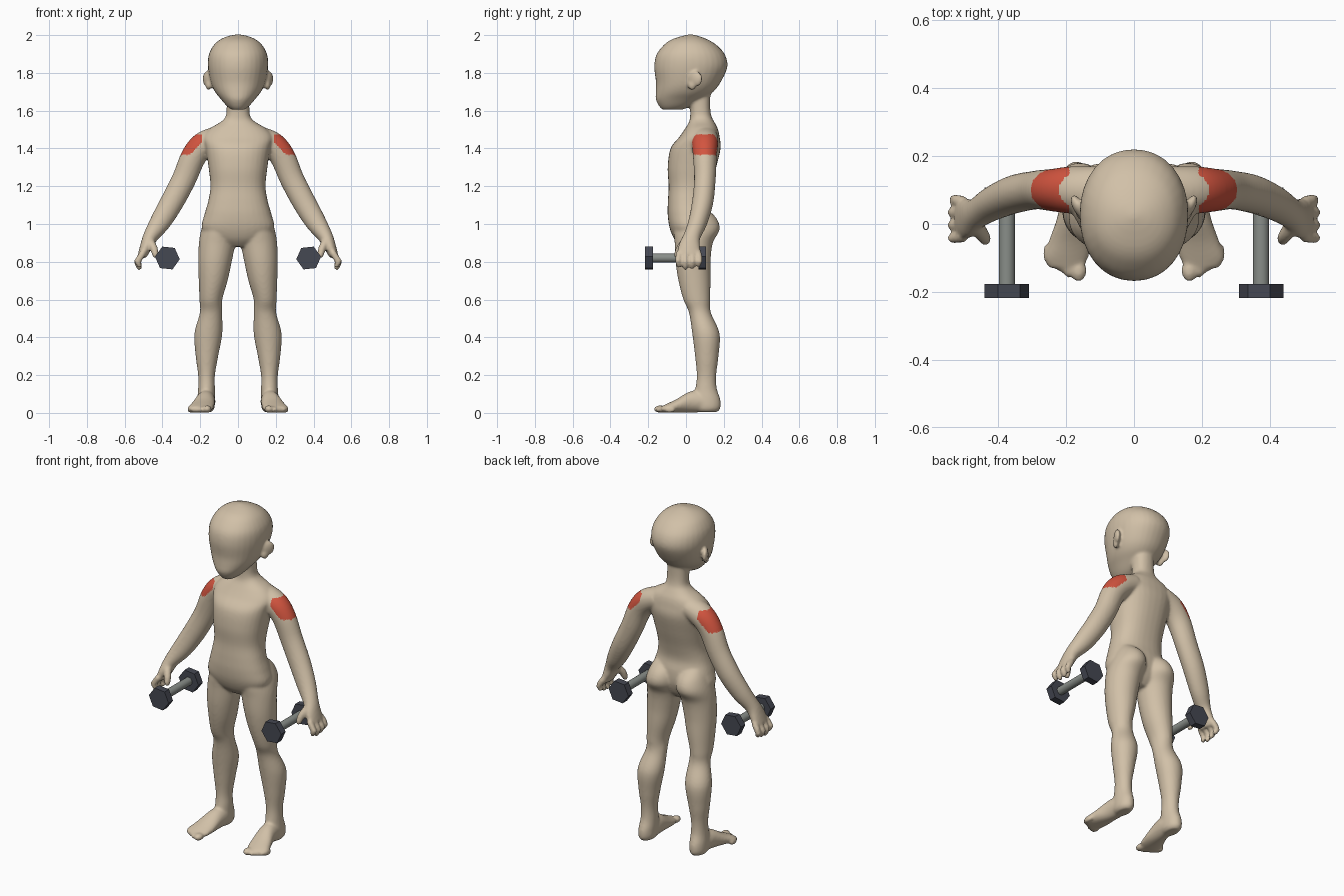
import bpy, bmesh, math
from mathutils import Vector, Matrix

if "Cube" in bpy.data.objects:
    bpy.data.objects.remove(bpy.data.objects["Cube"])

X, Y, Z = Vector((1, 0, 0)), Vector((0, 1, 0)), Vector((0, 0, 1))


def material(name, color):
    mat = bpy.data.materials.new(name)
    mat.use_nodes = True
    mat.diffuse_color = (*color, 1)
    bsdf = next(n for n in mat.node_tree.nodes if n.type == "BSDF_PRINCIPLED")
    bsdf.inputs["Base Color"].default_value = (*color, 1)
    return mat


skin = material("skin", (0.64, 0.53, 0.39))
red = material("red patch", (0.65, 0.09, 0.05))
slate = material("dark slate", (0.06, 0.065, 0.085))
steel = material("grey steel", (0.25, 0.27, 0.25))


def smooth_rows(rows, steps=5):
    """Catmull-Rom interpolation between section rows."""
    rows = [Vector(r) for r in rows]
    pts = [rows[0]] + rows + [rows[-1]]
    out = []
    for p0, p1, p2, p3 in zip(pts, pts[1:], pts[2:], pts[3:]):
        for k in range(steps):
            t = k / steps
            out.append(p1 + (p2 - p0) * (t / 2)
                       + (p0 * 2 - p1 * 5 + p2 * 4 - p3) * (t * t / 2)
                       + (p1 * 3 - p0 - p2 * 3 + p3) * (t ** 3 / 2))
    return out + [rows[-1]]


def loft(bm, rows, axis=None, hint=Y, power=1.0, sides=32):
    """Skin rows of x, y, z, radius, radius along hint."""
    rows = smooth_rows(rows)
    rings = []
    for i, row in enumerate(rows):
        a, b = max(row[3], 0.003), max(row[4], 0.003)
        ahead, behind = rows[min(i + 1, len(rows) - 1)], rows[max(i - 1, 0)]
        t = axis or Vector((ahead - behind)[:3]).normalized()
        u = hint.cross(t).normalized()
        v = t.cross(u)
        ring = []
        for k in range(sides):
            ang = math.tau * k / sides
            c, s = math.cos(ang), math.sin(ang)
            c = math.copysign(abs(c) ** power, c)
            s = math.copysign(abs(s) ** power, s)
            ring.append(bm.verts.new(Vector(row[:3]) + u * a * c + v * b * s))
        rings.append(ring)
    for r0, r1 in zip(rings, rings[1:]):
        for k in range(sides):
            n = (k + 1) % sides
            bm.faces.new((r0[k], r0[n], r1[n], r1[k]))
    bm.faces.new(rings[0])
    bm.faces.new(rings[-1])


def stack(bm, rows, power=1.0):
    """Horizontal sections of z, inner x, outer x, front y, back y."""
    loft(bm, [((l + r) / 2, (f + b) / 2, z, (r - l) / 2, (b - f) / 2)
              for z, l, r, f, b in rows], axis=Z, power=power)


def centred(bm, rows, power=1.0):
    stack(bm, [(z, -w, w, f, b) for z, w, f, b in rows], power)


def ball(bm, centre, radii, turn=0.0):
    m = Matrix.Translation(centre) @ Matrix.Rotation(turn, 4, "Z") @ Matrix.Diagonal((*radii, 1))
    bmesh.ops.create_uvsphere(bm, u_segments=20, v_segments=12, radius=1, matrix=m)


bm = bmesh.new()

# Leg with buttock, thigh, knee, calf and heel
stack(bm, [
    (1.08, .04, .15, 0, .11), (1.03, .012, .175, -.05, .162),
    (.97, .004, .195, -.065, .178), (.9, .014, .207, -.06, .142),
    (.8, .033, .211, -.055, .13), (.7, .055, .208, -.04, .13),
    (.6, .083, .204, -.014, .128), (.53, .084, .202, .016, .132),
    (.42, .083, .231, .033, .178), (.3, .105, .224, .048, .172),
    (.2, .122, .211, .057, .16), (.13, .122, .211, .05, .163),
    (.07, .122, .216, .04, .182), (.025, .125, .215, .045, .182),
    (.004, .14, .2, .06, .165)])

# Foot and toes
loft(bm, [
    (.168, .15, .045, .04, .04), (.168, .08, .06, .048, .057),
    (.174, .02, .057, .052, .056), (.188, -.05, .037, .063, .036),
    (.2, -.1, .025, .066, .024), (.2, -.13, .019, .05, .016)],
    axis=-Y, hint=Z)
ball(bm, (.163, -.137, .02), (.024, .034, .02))
for i in range(4):
    ball(bm, (.194 + i * .02, -.13 + i * .015, .017), (.014, .03, .017))

# Arm down to the palm
loft(bm, [
    (.1, .1, 1.46, .06, .07), (.18, .1, 1.422, .068, .07),
    (.236, .1, 1.355, .067, .063), (.287, .1, 1.235, .064, .057),
    (.35, .088, 1.115, .062, .056), (.412, .062, 1.01, .055, .05),
    (.462, .032, .935, .04, .045), (.487, .018, .88, .032, .058),
    (.508, .015, .83, .024, .062)])

# Fingers and thumb
for i in range(4):
    y, drop = -.037 + i * .034, .012 * abs(i - 1.3)
    loft(bm, [(.5, y, .85, .018, .017), (.527, y * 1.1, .81, .018, .017),
              (.531, y * 1.1, .785 + drop, .017, .016),
              (.517, y, .755 + drop, .012, .012)], sides=14)
loft(bm, [(.47, 0, .91, .025, .025), (.447, -.03, .875, .021, .021),
          (.438, -.045, .84, .018, .018), (.438, -.048, .82, .011, .011)], sides=14)

# Ear, with a rim lobe
ball(bm, (.163, .05, 1.768), (.017, .041, .042), -.5)
ball(bm, (.156, .032, 1.735), (.016, .024, .026), -.4)

# Mirror the limbs and ears
copy = bmesh.ops.duplicate(bm, geom=bm.verts[:] + bm.edges[:] + bm.faces[:])["geom"]
bmesh.ops.scale(bm, vec=(-1, 1, 1), verts=[g for g in copy if isinstance(g, bmesh.types.BMVert)])

# Torso and neck
centred(bm, [
    (1.72, .06, 0, .13), (1.62, .06, .02, .128), (1.57, .065, .022, .135),
    (1.54, .092, .016, .15), (1.505, .15, -.005, .168), (1.46, .185, -.036, .178),
    (1.4, .172, -.082, .183), (1.3, .156, -.097, .16), (1.2, .146, -.092, .132),
    (1.12, .158, -.096, .118), (1.05, .178, -.097, .13), (.98, .192, -.087, .13),
    (.92, .15, -.062, .11), (.88, .06, -.025, .08)], .86)

# Head
centred(bm, [
    (1.605, .035, -.125, -.02), (1.625, .06, -.143, .03), (1.66, .09, -.16, .09),
    (1.7, .122, -.16, .145), (1.75, .144, -.159, .183), (1.83, .159, -.168, .219),
    (1.895, .155, -.157, .207), (1.945, .13, -.12, .165), (1.975, .097, -.08, .118),
    (1.994, .055, -.025, .07), (2.003, .012, .015, .035)], .94)

bmesh.ops.recalc_face_normals(bm, faces=bm.faces[:])
mesh = bpy.data.meshes.new("body")
bm.to_mesh(mesh)
bm.free()
body = bpy.data.objects.new("body", mesh)
bpy.context.collection.objects.link(body)

# Fuse the parts into one soft skin
fuse = body.modifiers.new("fuse", "REMESH")
fuse.mode = "VOXEL"
fuse.voxel_size = 0.0075
soften = body.modifiers.new("soften", "SMOOTH")
soften.factor = 0.5
soften.iterations = 7
bpy.context.view_layer.update()
fused = bpy.data.meshes.new_from_object(body.evaluated_get(bpy.context.evaluated_depsgraph_get()))
body.modifiers.clear()
body.data = fused
fused.materials.clear()
fused.materials.append(skin)
fused.materials.append(red)

# Red patches on the outer upper arms
for face in fused.polygons:
    x, z = abs(face.center.x), face.center.z
    face.use_smooth = True
    face.material_index = int(x > .19 and 1.365 < z < 1.475 and z + 1.1 * x > 1.645)


# Dumbbells
def rod(name, centre, radius, depth, sides, mat, spin=0.0):
    b = bmesh.new()
    m = (Matrix.Translation(centre) @ Matrix.Rotation(spin, 4, "Y")
         @ Matrix.Rotation(math.pi / 2, 4, "X"))
    bmesh.ops.create_cone(b, cap_ends=True, segments=sides, radius1=radius,
                          radius2=radius, depth=depth, matrix=m)
    for f in b.faces:
        f.smooth = sides > 6 and len(f.verts) == 4
    me = bpy.data.meshes.new(name)
    b.to_mesh(me)
    b.free()
    me.materials.append(mat)
    bpy.context.collection.objects.link(bpy.data.objects.new(name, me))


for side, word in ((1, "left"), (-1, "right")):
    # Spin puts a hexagon corner on the x axis, tilted slightly
    spin = math.radians(30 - 6 * side)
    rod(word + "_dumbbell_bar", (.374 * side, -.055, .82), .024, .28, 24, steel)
    for y, end in ((-.197, "front"), (.086, "back")):
        rod(word + "_dumbbell_" + end + "_weight", (.374 * side, y, .82),
            .066, .042, 6, slate, spin)
